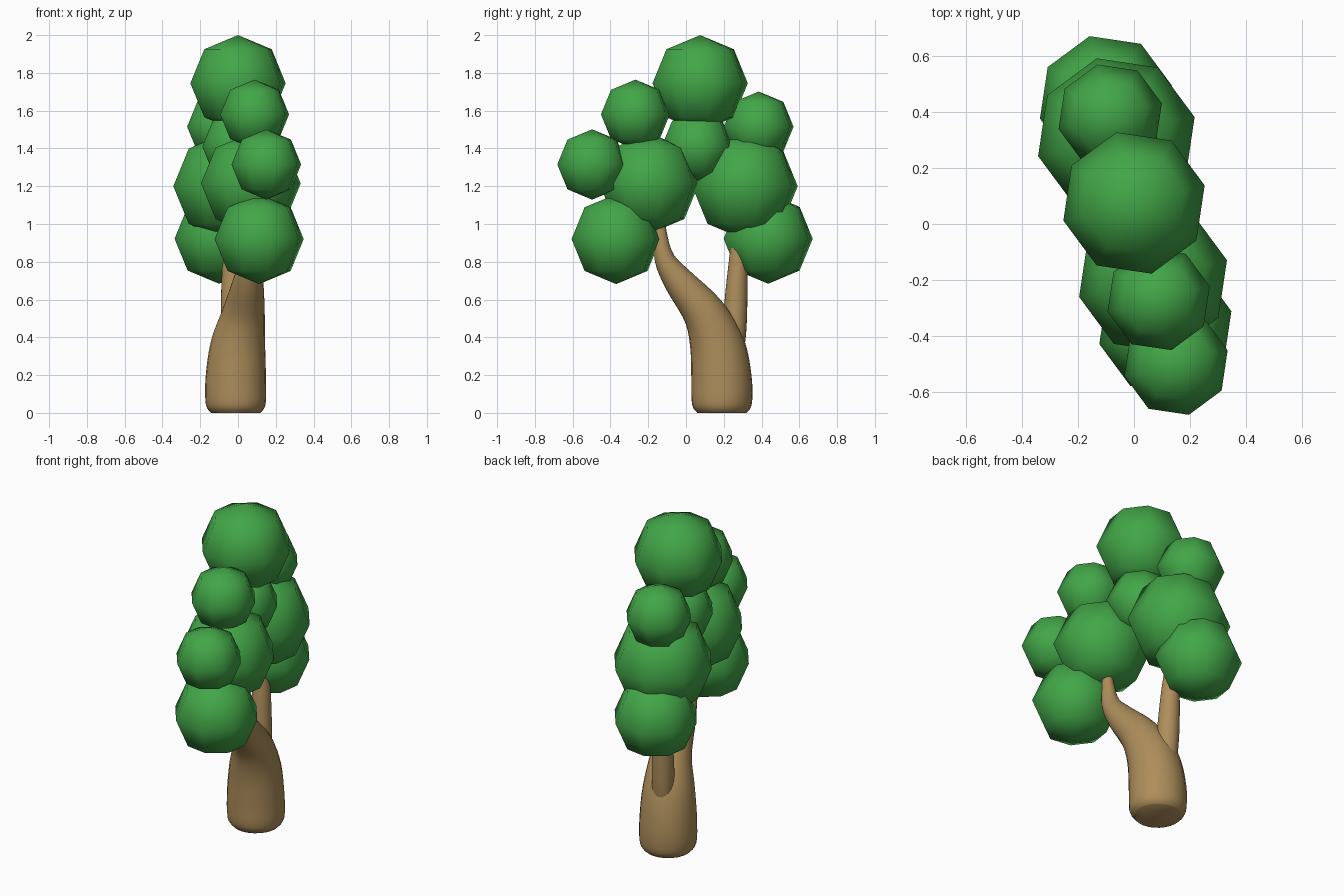
import bpy, bmesh, math
from mathutils import Vector, Matrix

if "Cube" in bpy.data.objects:
    bpy.data.objects.remove(bpy.data.objects["Cube"])


def material(name, rgb):
    m = bpy.data.materials.new(name)
    m.diffuse_color = (*rgb, 1)
    m.use_nodes = True
    m.node_tree.nodes["Principled BSDF"].inputs["Base Color"].default_value = m.diffuse_color
    return m


GREEN = material("leaf green", (0.055, 0.38, 0.065))
BROWN = material("bark brown", (0.42, 0.27, 0.105))


def finish(name, bm, mat, smooth_angle):
    bmesh.ops.recalc_face_normals(bm, faces=bm.faces)
    me = bpy.data.meshes.new(name)
    bm.to_mesh(me)
    bm.free()
    me.materials.append(mat)
    ob = bpy.data.objects.new(name, me)
    bpy.context.collection.objects.link(ob)
    bpy.ops.object.select_all(action='DESELECT')
    bpy.context.view_layer.objects.active = ob
    ob.select_set(True)
    bpy.ops.object.shade_smooth_by_angle(angle=math.radians(smooth_angle))
    return ob


def spline(a, b, c, d, t):
    """Catmull-Rom between b and c."""
    return 0.5 * (2*b + (c - a)*t + (2*a - 5*b + 4*c - d)*t*t + (3*b - a - 3*c + d)*t**3)


def limb(name, keys, sides=24, steps=4):
    """Round tapering tube through (x, y, z, radius) keys."""
    k = [Vector(p) for p in keys]
    k = [k[0]] + k + [k[-1]]
    pts = [spline(*k[i:i + 4], s / steps) for i in range(len(k) - 3) for s in range(steps)]
    pts.append(k[-1])
    bm = bmesh.new()
    rings = []
    for i, p in enumerate(pts):
        tangent = (pts[min(i + 1, len(pts) - 1)] - pts[max(i - 1, 0)]).to_3d()
        if i == 0:
            tangent = Vector((0, 0, 1))
        rot = Vector((0, 0, 1)).rotation_difference(tangent.normalized())
        ring = []
        for s in range(sides):
            a = 2 * math.pi * s / sides
            ring.append(bm.verts.new(p.to_3d() + rot @ Vector((math.cos(a), math.sin(a), 0)) * p.w))
        rings.append(ring)
    for lo, hi in zip(rings, rings[1:]):
        for s in range(sides):
            n = (s + 1) % sides
            bm.faces.new((lo[s], lo[n], hi[n], hi[s]))
    bm.faces.new(rings[0][::-1])
    bm.faces.new(rings[-1])
    return finish(name, bm, BROWN, 50)


# Leaning main trunk with a rounded foot
limb("trunk", [
    (-0.012, 0.19, 0.0, 0.13), (-0.012, 0.19, 0.045, 0.158), (-0.012, 0.188, 0.18, 0.16),
    (0.0, 0.165, 0.36, 0.145), (0.03, 0.095, 0.53, 0.113), (0.055, -0.04, 0.70, 0.08),
    (0.07, -0.115, 0.82, 0.053), (0.075, -0.137, 0.97, 0.032), (0.075, -0.15, 1.12, 0.025)])

# Rear branch growing out of the trunk
limb("side_branch", [
    (-0.02, 0.235, 0.25, 0.06), (-0.025, 0.255, 0.42, 0.063), (-0.03, 0.265, 0.6, 0.06),
    (-0.035, 0.277, 0.82, 0.048), (-0.05, 0.29, 1.05, 0.03)])

# Low-poly foliage clumps: name, x, y, z, radius
CLUMPS = [
    ("top", 0.0, 0.075, 1.745, 0.26),
    ("front_upper", 0.088, -0.268, 1.58, 0.188),
    ("front_tip", 0.15, -0.497, 1.315, 0.19),
    ("front_middle", 0.068, -0.195, 1.215, 0.272),
    ("front_lower", 0.112, -0.37, 0.92, 0.243),
    ("center", 0.0, 0.06, 1.41, 0.195),
    ("rear_middle", -0.063, 0.312, 1.2, 0.288),
    ("rear_upper", -0.085, 0.385, 1.515, 0.19),
    ("rear_lower", -0.1, 0.435, 0.922, 0.243),
]
for name, x, y, z, r in CLUMPS:
    bm = bmesh.new()
    bmesh.ops.create_uvsphere(bm, u_segments=8, v_segments=4, radius=r)
    bmesh.ops.transform(bm, verts=bm.verts, matrix=Matrix.Translation((x, y, z))
                        @ Matrix.Rotation(math.radians(14), 4, 'Z')
                        @ Matrix.Diagonal((1, 1, 0.98, 1)))
    finish("foliage_" + name, bm, GREEN, 80)
